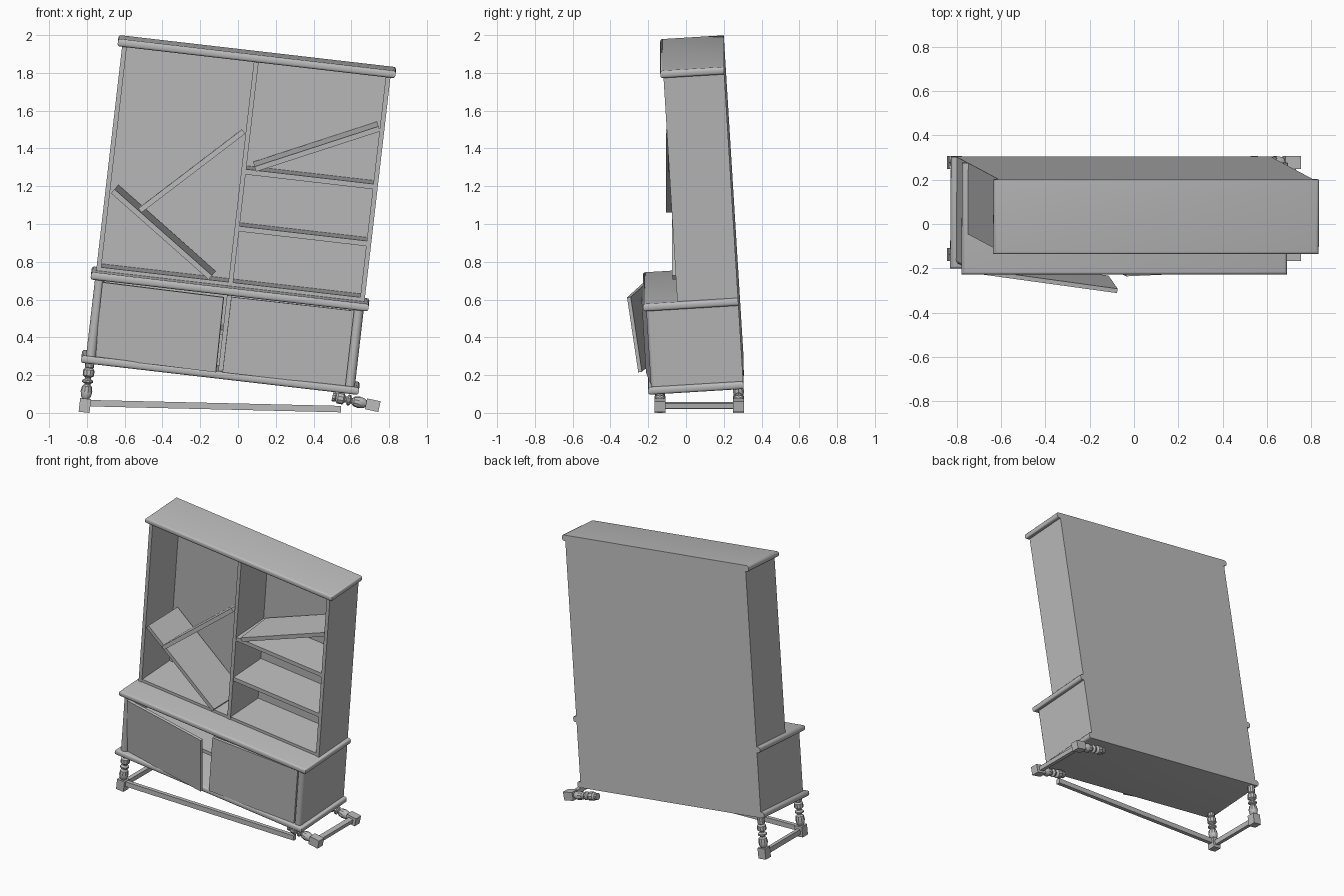
import bpy, bmesh, math
from mathutils import Matrix, Vector

if "Cube" in bpy.data.objects:
    bpy.data.objects.remove(bpy.data.objects["Cube"], do_unlink=True)

grey = bpy.data.materials.new("plain grey")
grey.use_nodes = True
grey.diffuse_color = (0.5, 0.5, 0.5, 1)
grey.node_tree.nodes["Principled BSDF"].inputs["Base Color"].default_value = (0.5, 0.5, 0.5, 1)


def turn(axis, degrees):
    return Matrix.Rotation(math.radians(degrees), 4, axis)


# Cabinet frame: origin at the bottom centre of the back, leaning sideways and forwards
BODY = Matrix.Translation((-0.094, 0.305, 0.21)) @ turn('Y', 6.6) @ turn('X', 3.5)


def finish(name, bm, matrix, smooth=False):
    bmesh.ops.recalc_face_normals(bm, faces=bm.faces)
    mesh = bpy.data.meshes.new(name)
    bm.to_mesh(mesh)
    bm.free()
    mesh.materials.append(grey)
    ob = bpy.data.objects.new(name, mesh)
    ob.matrix_world = matrix
    bpy.context.collection.objects.link(ob)
    if smooth:
        bpy.ops.object.select_all(action='DESELECT')
        ob.select_set(True)
        bpy.context.view_layer.objects.active = ob
        bpy.ops.object.shade_smooth_by_angle(angle=math.radians(35))
    return ob


def box_mesh(x, y, z):
    """Box from three (low, high) ranges."""
    bm = bmesh.new()
    bmesh.ops.create_cube(bm, size=1)
    for v in bm.verts:
        v.co = Vector([(a + b) / 2 + c * (b - a) for c, (a, b) in zip(v.co, (x, y, z))])
    return bm


def box(name, x, y, z, matrix=BODY):
    return finish(name, box_mesh(x, y, z), matrix)


def moulding(name, half, depth, z):
    """Board with rounded front and side edges and a flush back."""
    bm = box_mesh((-half, half), (-depth, 0), z)
    rim = [e for e in bm.edges
           if abs(e.verts[0].co.z - e.verts[1].co.z) < 0.001
           and min(v.co.y for v in e.verts) < -0.01]
    bmesh.ops.bevel(bm, geom=rim, offset=0.014, segments=3, profile=0.5, affect='EDGES')
    finish(name, bm, BODY, True)


# Mouldings
moulding("base_moulding", 0.74, 0.505, (0, 0.04))
moulding("waist_moulding", 0.74, 0.505, (0.445, 0.485))
moulding("top_cornice", 0.74, 0.338, (1.68, 1.72))

# Carcass
box("back_panel", (-0.715, 0.715), (-0.014, 0), (0.002, 1.718))
for side, s in (("left", 1), ("right", -1)):
    edges = sorted((s * 0.69, s * 0.715))
    box(side + "_upper_side", edges, (-0.322, 0), (0.48, 1.69))
    box(side + "_lower_side", edges, (-0.465, 0), (0.03, 0.455))
    # Rounded front post
    bm = bmesh.new()
    bmesh.ops.create_cone(bm, cap_ends=True, segments=16, radius1=0.026,
                          radius2=0.026, depth=0.42)
    place = BODY @ Matrix.Translation((s * 0.69, -0.463, 0.24))
    finish(side + "_front_post", bm, place, True)
box("upper_divider", (-0.0125, 0.0125), (-0.322, 0), (0.48, 1.69))
box("lower_divider", (-0.012, 0.012), (-0.465, 0), (0.03, 0.455))
box("lower_inner_shelf", (-0.7, 0.7), (-0.42, 0), (0.23, 0.255))

# Fixed shelves
box("bottom_shelf", (-0.7, 0.7), (-0.318, 0), (0.478, 0.505))
for name, top in (("middle_shelf", 0.806), ("upper_shelf", 1.11)):
    box(name, (0, 0.7), (-0.318, 0), (top - 0.028, top))


# Fallen shelves: centre of the front edge, slope, forward tilt
def fallen(name, front, slope, tilt, length=0.69):
    place = Matrix.Translation(front) @ turn('Y', slope) @ turn('X', tilt)
    box(name, (-length / 2, length / 2), (0, 0.3), (-0.014, 0.014), place)


fallen("fallen_shelf_left_lower", (-0.405, -0.072, 0.945), 41.5, 6)
fallen("fallen_shelf_left_upper", (-0.245, -0.105, 1.28), -37.3, 0.5)
fallen("fallen_shelf_right", (0.42, -0.095, 1.397), -18, 5)


# Doors hanging from their outer edges
def door(name, hinge, width, swing, tilt):
    place = (BODY @ Matrix.Translation((hinge, -0.466, 0.24))
             @ turn('Z', swing) @ turn('X', tilt))
    box(name, sorted((0, width)), (-0.02, 0), (-0.203, 0.2), place)


door("right_door", -0.67, 0.652, -7.8, 5)
door("left_door", 0.665, -0.655, 2.6, 0)

# Turned legs: square foot and a lathed stem, (radius, height)
STEM = [(0.018, 0.072), (0.026, 0.085), (0.031, 0.112), (0.026, 0.138), (0.016, 0.147),
        (0.016, 0.153), (0.029, 0.16), (0.029, 0.17), (0.016, 0.178), (0.016, 0.186),
        (0.03, 0.195), (0.03, 0.225), (0.02, 0.235)]


def leg(name, place, length):
    box(name + "_foot", (-0.029, 0.029), (-0.029, 0.029), (0, 0.073), place)
    bm = bmesh.new()
    profile = STEM + [(0.024, 0.24), (0.024, length)]
    verts = [bm.verts.new((r, 0, h)) for r, h in profile]
    edges = [bm.edges.new(pair) for pair in zip(verts, verts[1:])]
    bmesh.ops.spin(bm, geom=verts + edges, axis=(0, 0, 1), cent=(0, 0, 0),
                   angle=math.tau, steps=10, use_merge=True)
    bmesh.ops.remove_doubles(bm, verts=bm.verts, dist=0.0005)
    bmesh.ops.holes_fill(bm, edges=bm.edges)
    finish(name + "_stem", bm, place, True)


for end, y in (("front", -0.138), ("back", 0.278)):
    leg(end + "_right_leg", Matrix.Translation((-0.815, y, 0.003)) @ turn('Y', 6.6), 0.285)
    # Broken legs lie on the floor, feet outwards
    leg(end + "_left_leg", Matrix.Translation((0.749, y, 0.033)) @ turn('Y', -78), 0.255)

# Stretchers
box("right_stretcher", (-0.014, 0.014), (-0.138, 0.278), (0.022, 0.056),
    Matrix.Translation((-0.815, 0, 0)) @ turn('Y', 6.6))
box("left_stretcher", (-0.017, 0.017), (-0.138, 0.278), (-0.014, 0.014),
    Matrix.Translation((0.713, 0, 0.04)) @ turn('Y', 12))
box("front_stretcher", (-0.68, 0.68), (-0.152, -0.124), (-0.017, 0.017),
    Matrix.Translation((-0.135, 0, 0.036)) @ turn('Y', 1.35))
